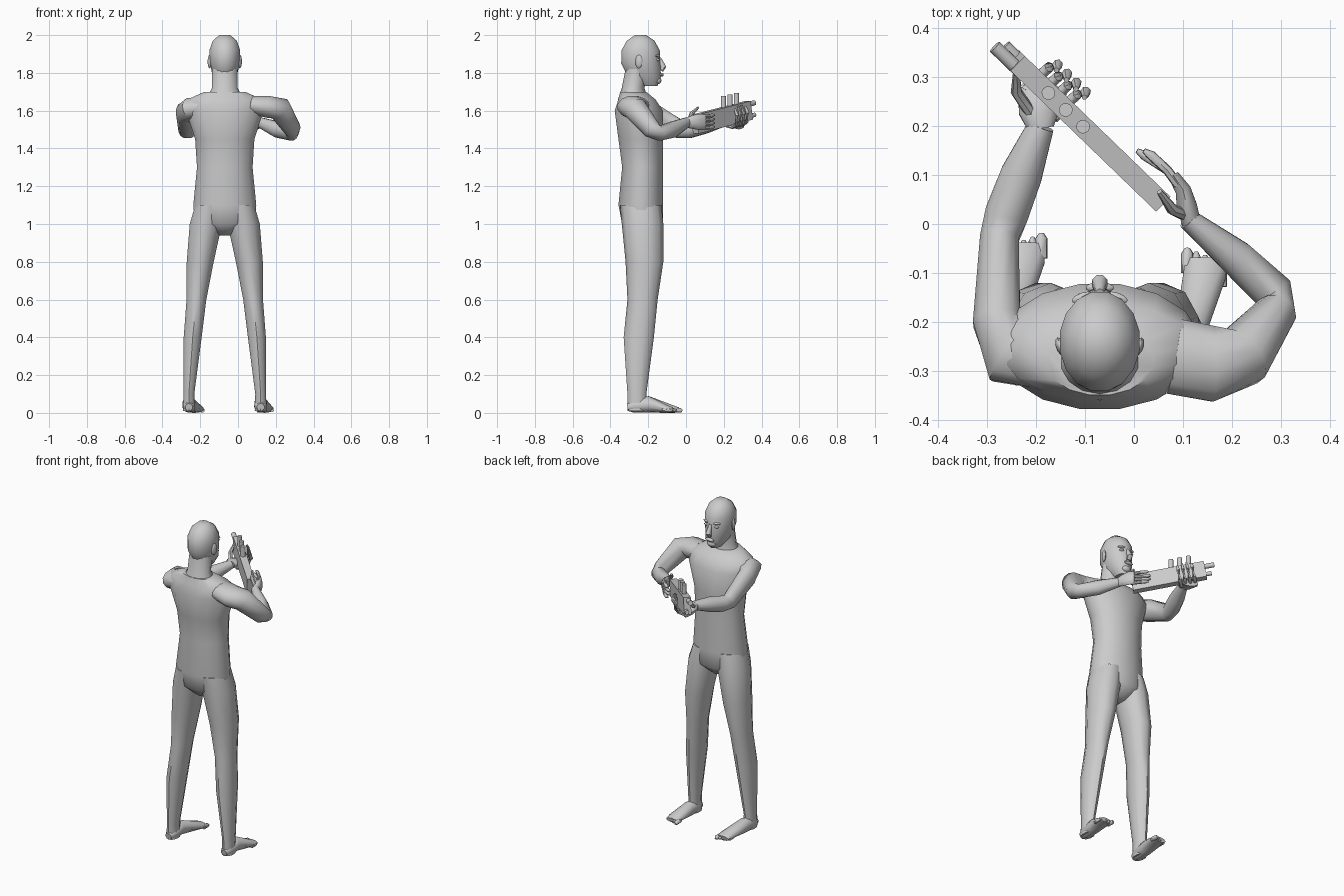
import bpy, bmesh, math
from mathutils import Vector, Matrix

cube = bpy.data.objects.get("Cube")
if cube:
    bpy.data.objects.remove(cube, do_unlink=True)

tone = (.6, .6, .6, 1)
grey = bpy.data.materials.new("plain grey")
grey.use_nodes = True
grey.diffuse_color = tone
grey.node_tree.nodes["Principled BSDF"].inputs["Base Color"].default_value = tone

UP = Vector((0, 0, 1))
FORWARD = Vector((0, 1, 0))
MIDDLE = -.07


def finish(name, bm, angle=50):
    """Turn a bmesh into a named grey object with sharp edges kept."""
    bmesh.ops.recalc_face_normals(bm, faces=bm.faces)
    mesh = bpy.data.meshes.new(name)
    bm.to_mesh(mesh)
    bm.free()
    mesh.materials.append(grey)
    part = bpy.data.objects.new(name, mesh)
    bpy.context.collection.objects.link(part)
    bpy.ops.object.select_all(action='DESELECT')
    part.select_set(True)
    bpy.context.view_layer.objects.active = part
    bpy.ops.object.shade_smooth_by_angle(angle=math.radians(angle))


def skin(name, centres, radii, reference=UP, sides=12, level=False):
    """Join elliptical rings along a path; level rings stay horizontal."""
    bm = bmesh.new()
    centres = [Vector(c) for c in centres]
    last = len(centres) - 1
    rings = []
    for i, (centre, (width, depth)) in enumerate(zip(centres, radii)):
        tangent = UP if level else centres[min(i + 1, last)] - centres[max(i - 1, 0)]
        across = reference.cross(tangent).normalized()
        over = tangent.normalized().cross(across)
        ring = []
        for k in range(sides):
            angle = math.tau * (k + .5) / sides
            ring.append(bm.verts.new(centre + across * width * math.cos(angle)
                                     + over * depth * math.sin(angle)))
        rings.append(ring)
    for lower, upper in zip(rings, rings[1:]):
        for k in range(sides):
            bm.faces.new((lower[k - 1], lower[k], upper[k], upper[k - 1]))
    bm.faces.new(rings[0])
    bm.faces.new(rings[-1])
    finish(name, bm)


def stack(name, rows, sides=14):
    """Level rings on the middle line: height, half width, y, half depth."""
    skin(name, [(MIDDLE, y, z) for z, width, y, depth in rows],
         [(width, depth) for z, width, y, depth in rows], FORWARD, sides, True)


def digit(name, path, radius):
    """Thin round tube with a tapered tip, for fingers and toes."""
    radii = [(radius, radius)] * (len(path) - 1) + [(radius / 2, radius / 2)]
    skin(name, path, radii, Vector((.2, .1, 1)), 7)


def ball(name, centre, size, turn=0):
    bm = bmesh.new()
    matrix = (Matrix.Translation(centre) @ Matrix.Rotation(turn, 4, 'Z')
              @ Matrix.Diagonal((*size, 1)))
    bmesh.ops.create_uvsphere(bm, u_segments=10, v_segments=7, radius=1, matrix=matrix)
    finish(name, bm)


# Torso, neck and head
stack("torso", [
    (.94, .04, -.23, .05), (1, .16, -.23, .11), (1.1, .17, -.24, .12),
    (1.3, .15, -.23, .11), (1.45, .16, -.24, .12), (1.6, .21, -.25, .13),
    (1.66, .2, -.26, .1), (1.7, .11, -.28, .07)], 16)
stack("neck", [(1.66, .1, -.28, .08), (1.72, .07, -.28, .06), (1.82, .07, -.26, .06)])
stack("head", [
    (1.73, .03, -.2, .05), (1.78, .065, -.22, .09), (1.85, .08, -.24, .105),
    (1.92, .083, -.24, .103), (1.97, .065, -.24, .075), (2, .03, -.24, .03)], 16)

# Face
skin("nose", [(MIDDLE, -.14, 1.88), (MIDDLE, -.12, 1.83), (MIDDLE, -.13, 1.81)],
     [(.008, .008), (.017, .017), (.014, .01)], FORWARD, 8)
ball("lips", (MIDDLE, -.13, 1.79), (.03, .012, .01))
ball("chin", (MIDDLE, -.15, 1.76), (.03, .02, .02))
for label, s in (("left", 1), ("right", -1)):
    ball(label + "_ear", (MIDDLE + s * .08, -.25, 1.86), (.01, .02, .036), -s / 3)
    ball(label + "_eye", (MIDDLE + s * .034, -.15, 1.87), (.015, .01, .008))
    ball(label + "_brow", (MIDDLE + s * .035, -.15, 1.89), (.024, .01, .007), -s / 3)

# Legs and feet: height, sideways offset, half width, y, half depth
LEG = [(1.1, .08, .08, -.24, .11), (1, .1, .09, -.23, .11), (.8, .13, .075, -.22, .1),
       (.6, .15, .055, -.23, .08), (.4, .17, .05, -.25, .08), (.1, .19, .03, -.26, .05),
       (.01, .19, .033, -.26, .05)]
for label, s, toe_x, reach in (("left", 1, .145, -.05), ("right", -1, -.225, -.02)):
    skin(label + "_leg", [(MIDDLE + s * x, y, z) for z, x, width, y, depth in LEG],
         [(width, depth) for z, x, width, y, depth in LEG], FORWARD, 10, True)
    heel_x = MIDDLE + s * .19
    skin(label + "_foot",
         [(heel_x, -.31, .03), (heel_x, -.28, .035), (heel_x, -.2, .045),
          (toe_x, reach - .05, .02), (toe_x, reach - .02, .015)],
         [(.02, .02), (.034, .034), (.036, .044), (.046, .02), (.04, .014)], sides=10)
    for k in range(5):
        x = toe_x + s * (k - 2) * .018
        end = reach - k * .007
        digit(f"{label}_toe_{k + 1}", [(x, end - .05, .014), (x, end - .01, .013), (x, end, .01)],
              .009 if k else .013)

# Arms from shoulder through elbow to wrist
skin("left_arm",
     [(.08, -.27, 1.63), (.16, -.285, 1.62), (.22, -.27, 1.61), (.29, -.18, 1.5),
      (.285, -.14, 1.48), (.21, -.07, 1.5), (.11, .01, 1.54)],
     [(.08, .05), (.08, .06), (.065, .065), (.043, .05), (.043, .04), (.038, .044), (.022, .027)])
skin("right_arm",
     [(-.18, -.27, 1.62), (-.25, -.26, 1.61), (-.28, -.2, 1.59), (-.275, -.03, 1.5),
      (-.26, .02, 1.5), (-.23, .1, 1.52), (-.19, .2, 1.54)],
     [(.07, .055), (.075, .06), (.05, .065), (.041, .05), (.046, .046), (.044, .043), (.028, .025)])

# Handheld device in its own frame: x runs along it, z is its upper side
along = Vector((-.3, .29, .075)).normalized()
beside = UP.cross(along).normalized()
frame = Matrix((along, beside, along.cross(beside))).transposed().to_4x4()
frame.translation = (-.095, .19, 1.565)
bm = bmesh.new()
bmesh.ops.create_cube(bm, size=1, matrix=frame @ Matrix.Diagonal((.42, .042, .1, 1)))
finish("device_body", bm, 30)


def place(*local):
    return frame @ Vector(local)


def rod(name, start, end, radius):
    skin(name, [place(*start), place(*end)], [(radius, radius)] * 2, Vector((.3, .2, 1)))


for k in range(3):
    x = .02 + k * .05
    rod(f"device_button_{k + 1}", (x, 0, .04), (x + .012, 0, .108), .014)
rod("device_upper_nozzle", (.19, .008, .03), (.265, .008, .03), .014)
rod("device_lower_nozzle", (.19, -.008, -.03), (.24, -.008, -.03), .012)

# Left hand steadying the rear end
skin("left_palm", [(.118, 0, 1.535), (.108, .035, 1.54), (.1, .07, 1.54), (.08, .1, 1.54)],
     [(.02, .026), (.022, .036), (.017, .043), (.012, .04)], sides=10)
for k in range(4):
    z = 1.507 + k * .021
    longer = .014 * (k in (1, 2))
    digit(f"left_finger_{k + 1}",
          [(.09, .08, z), (.068, .11, z), (.035 - longer, .14, z + .005), (.02 - longer, .15, z + .007)], .01)
digit("left_thumb", [(.1, .02, 1.555), (.078, .03, 1.585), (.052, .066, 1.618)], .012)

# Right hand wrapped around the front end from beneath
skin("right_palm", [(-.19, .195, 1.54), (-.195, .225, 1.54), (-.19, .26, 1.53), (-.175, .285, 1.515)],
     [(.028, .024), (.042, .026), (.05, .024), (.045, .016)], sides=10)
for k in range(4):
    x = .14 - k * .027
    longer = .012 * (k in (1, 2))
    digit(f"right_finger_{k + 1}",
          [place(x, .03, -.055), place(x, -.01, -.064), place(x, -.04, -.05),
           place(x, -.055, 0), place(x, -.045, .035 + longer)], .011)
digit("right_thumb", [(-.21, .225, 1.55), (-.24, .27, 1.575), (-.24, .318, 1.625)], .012)
